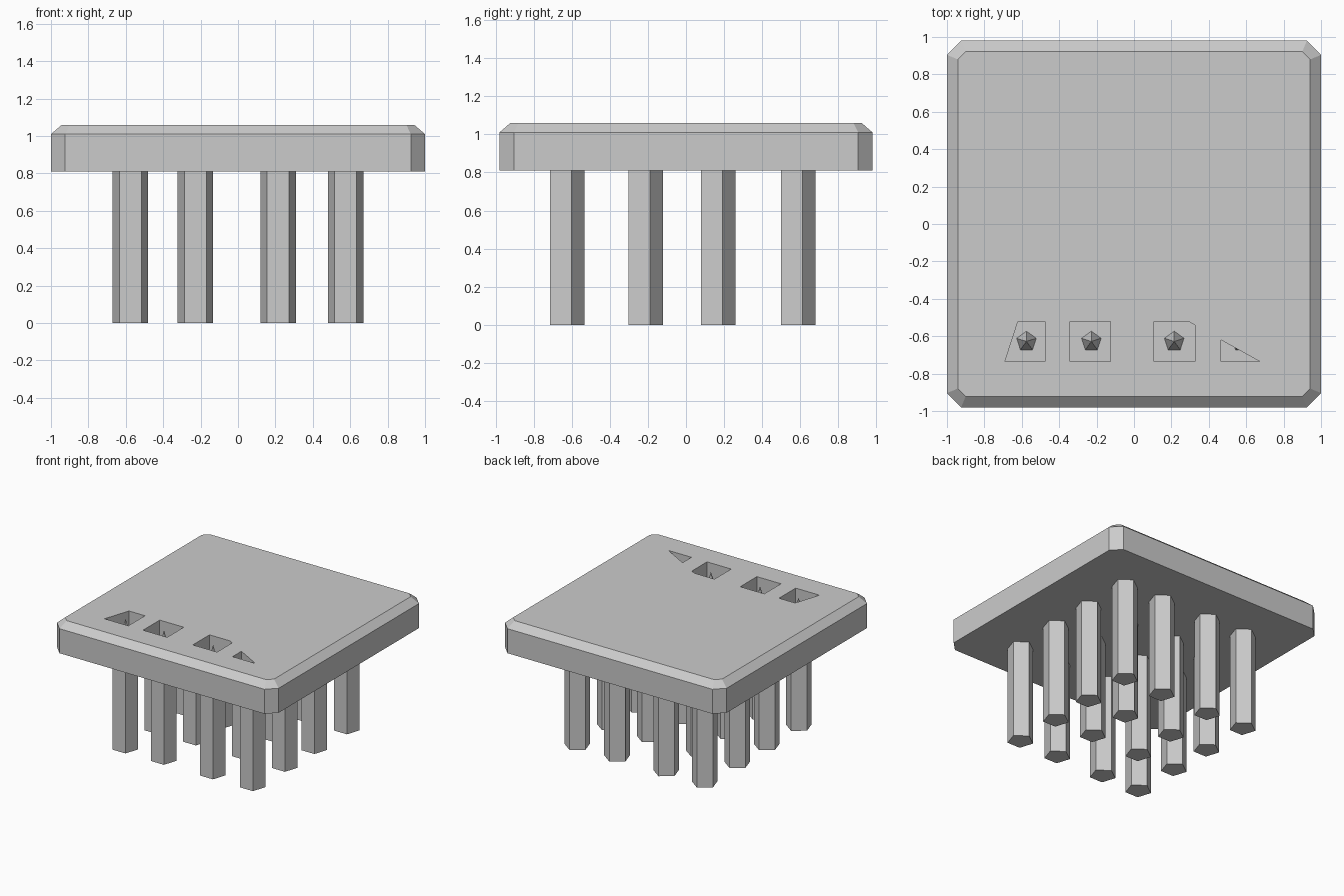
import bpy
from math import pi

if "Cube" in bpy.data.objects:
    bpy.data.objects.remove(bpy.data.objects["Cube"])


def mesh_object(name, loops):
    """Skin stacked loops of equal length and cap both ends."""
    n = len(loops[0])
    verts = [v for loop in loops for v in loop]
    faces = [list(range(n))[::-1]]
    for k in range(len(loops) - 1):
        a, b = k * n, (k + 1) * n
        for i in range(n):
            j = (i + 1) % n
            faces.append((a + i, a + j, b + j, b + i))
    faces.append([len(verts) - n + i for i in range(n)])
    mesh = bpy.data.meshes.new(name)
    mesh.from_pydata(verts, [], faces)
    obj = bpy.data.objects.new(name, mesh)
    bpy.context.collection.objects.link(obj)
    return obj


def octagon(hx, hy, c, z):
    """Counter-clockwise rectangle with cut corners."""
    return [(-hx + c, -hy, z), (hx - c, -hy, z), (hx, -hy + c, z), (hx, hy - c, z),
            (hx - c, hy, z), (-hx + c, hy, z), (-hx, hy - c, z), (-hx, -hy + c, z)]


# Slab with cut corners and a bevelled top rim
slab = mesh_object("slab", [octagon(1, 0.98, 0.076, 0.81),
                            octagon(1, 0.98, 0.076, 1.01),
                            octagon(0.942, 0.922, 0.042, 1.06)])

# Pockets sunk into the top along the front edge
FLOOR = 0.86
pockets = [
    [(-0.69, -0.735), (-0.475, -0.735), (-0.475, -0.52), (-0.62, -0.52)],
    [(-0.342, -0.735), (-0.125, -0.735), (-0.125, -0.52), (-0.342, -0.52)],
    [(0.107, -0.735), (0.325, -0.735), (0.325, -0.54), (0.29, -0.52), (0.107, -0.52)],
    [(0.465, -0.735), (0.672, -0.735), (0.465, -0.62)],
]
for i, outline in enumerate(pockets):
    cutter = mesh_object(f"pocket_cutter_{i + 1}",
                         [[(x, y, z) for x, y in outline] for z in (FLOOR, 1.2)])
    cutter.hide_render = True
    cutter.hide_viewport = True
    mod = slab.modifiers.new("pocket", 'BOOLEAN')
    mod.operation = 'DIFFERENCE'
    mod.solver = 'EXACT'
    mod.object = cutter

# Five-sided legs in a four by four grid, one corner pointing to the back
leg_x = (-0.575, -0.228, 0.215, 0.575)
leg_y = (-0.633, -0.22, 0.16, 0.58)
for r, y in enumerate(leg_y):
    for c, x in enumerate(leg_x):
        bpy.ops.mesh.primitive_cylinder_add(vertices=5, radius=0.1, depth=0.81,
                                            location=(x, y, 0.405))
        bpy.context.object.name = f"leg_{r + 1}_{c + 1}"

# Slim five-sided spikes standing in the pockets
for c, x in enumerate(leg_x):
    bpy.ops.mesh.primitive_cone_add(vertices=5, radius1=0.055, radius2=0,
                                    depth=0.19, location=(x, -0.628, FLOOR + 0.095))
    bpy.context.object.name = f"spike_{c + 1}"
